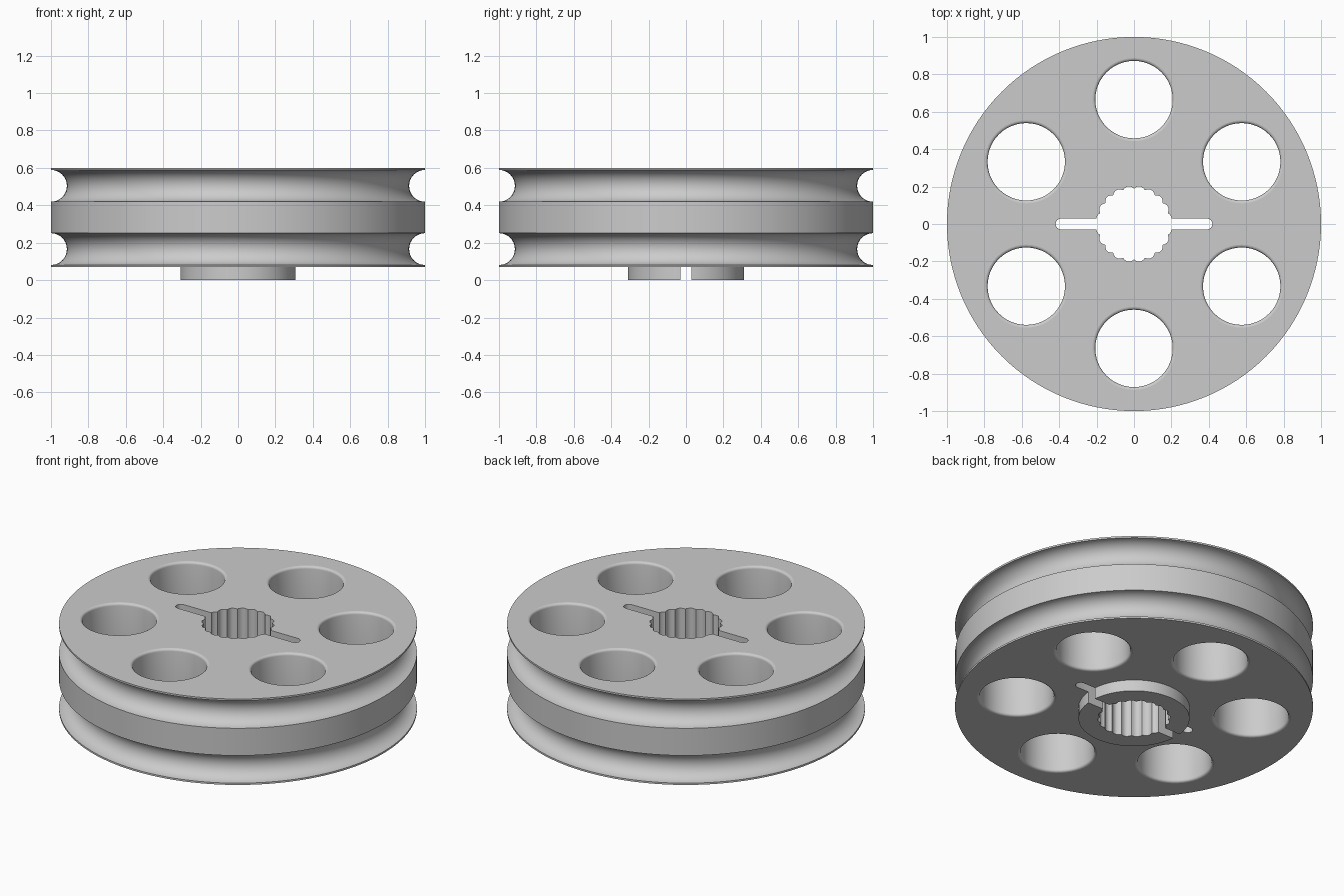
import bpy, bmesh
from math import sin, cos, pi, radians
from mathutils import Matrix

cube = bpy.data.objects.get("Cube")
if cube:
    bpy.data.objects.remove(cube)

BOTTOM, TOP = 0.07, 0.6          # faces of the wheel disc
HUB_R, BORE_R = 0.31, 0.19
GROOVE_R = 0.085
HOLE_R, HOLE_DIST, FILLET = 0.207, 0.665, 0.015

grey = bpy.data.materials.new("light_grey")
grey.use_nodes = True
colour = (0.6, 0.6, 0.6, 1)
grey.diffuse_color = colour
grey.node_tree.nodes["Principled BSDF"].inputs["Base Color"].default_value = colour


def make_object(name, bm):
    bmesh.ops.recalc_face_normals(bm, faces=bm.faces)
    mesh = bpy.data.meshes.new(name)
    bm.to_mesh(mesh)
    bm.free()
    obj = bpy.data.objects.new(name, mesh)
    bpy.context.collection.objects.link(obj)
    mesh.materials.append(grey)
    return obj


def lathe(name, profile, steps):
    """Turn (radius, height) points round z and cap both ends."""
    bm = bmesh.new()
    rings = [[bm.verts.new((r * cos(2 * pi * i / steps), r * sin(2 * pi * i / steps), z))
              for i in range(steps)] for r, z in profile]
    for low, high in zip(rings, rings[1:]):
        for i in range(steps):
            j = (i + 1) % steps
            bm.faces.new((low[i], low[j], high[j], high[i]))
    bm.faces.new(rings[0])
    bm.faces.new(rings[-1])
    return make_object(name, bm)


def prism(name, outline, low, high):
    bm = bmesh.new()
    face = bm.faces.new([bm.verts.new((x, y, low)) for x, y in outline])
    new = bmesh.ops.extrude_face_region(bm, geom=[face])["geom"]
    bmesh.ops.translate(bm, vec=(0, 0, high - low),
                        verts=[v for v in new if isinstance(v, bmesh.types.BMVert)])
    return make_object(name, bm)


def groove(z, steps=16):
    """Half-round rope groove cut into the rim."""
    return [(1 - GROOVE_R * sin(pi * i / steps), z - GROOVE_R * cos(pi * i / steps))
            for i in range(steps + 1)]


# Wheel with two rope grooves and a raised hub below
profile = [(HUB_R, 0), (HUB_R, BOTTOM), (1, BOTTOM)]
profile += groove(0.166) + groove(0.504) + [(1, TOP)]
wheel = lathe("grooved_wheel", profile, 128)

cutters = []

# Six lightening holes with rounded lips
quarter = [radians(a) for a in (0, 22.5, 45, 67.5, 90)]
lip = [(HOLE_R + FILLET * (1 - cos(a)), FILLET * (1 - sin(a))) for a in quarter]
hole = [(HOLE_R + FILLET, BOTTOM - 0.02)]
hole += [(r, BOTTOM + d) for r, d in reversed(lip)]
hole += [(r, TOP - d) for r, d in lip]
hole += [(HOLE_R + FILLET, TOP + 0.02)]
for k in range(6):
    cutter = lathe("hole_cutter", hole, 48)
    angle = radians(30 + 60 * k)
    cutter.data.transform(Matrix.Translation((HOLE_DIST * cos(angle), HOLE_DIST * sin(angle), 0)))
    cutters.append(cutter)

# Scalloped centre bore
TEETH, PER = 20, 6
bore = []
for i in range(TEETH * PER):
    a = 2 * pi * i / (TEETH * PER)
    r = BORE_R + 0.014 * abs(sin(a * TEETH / 2))
    bore.append((r * cos(a), r * sin(a)))
cutters.append(prism("bore_cutter", bore, -0.1, 0.7))

# Round-ended keyway slot across the bore
half, reach = 0.029, 0.39
slot = []
for side in (1, -1):
    for i in range(9):
        a = -pi / 2 + pi * i / 8
        slot.append((side * (reach + half * cos(a)), side * half * sin(a)))
cutters.append(prism("slot_cutter", slot, -0.1, 0.7))

# Cut everything, then remove the cutters
for cutter in cutters:
    mod = wheel.modifiers.new("cut", 'BOOLEAN')
    mod.operation = 'DIFFERENCE'
    mod.solver = 'EXACT'
    mod.object = cutter
    cutter.hide_render = True

bpy.ops.object.select_all(action='DESELECT')
wheel.select_set(True)
bpy.context.view_layer.objects.active = wheel
for mod in list(wheel.modifiers):
    bpy.ops.object.modifier_apply(modifier=mod.name)
for cutter in cutters:
    bpy.data.objects.remove(cutter)

# Smooth curved walls, keep the level faces flat
bpy.ops.object.shade_smooth_by_angle(angle=radians(30))
for face in wheel.data.polygons:
    if abs(face.normal.z) > 0.999:
        face.use_smooth = False
